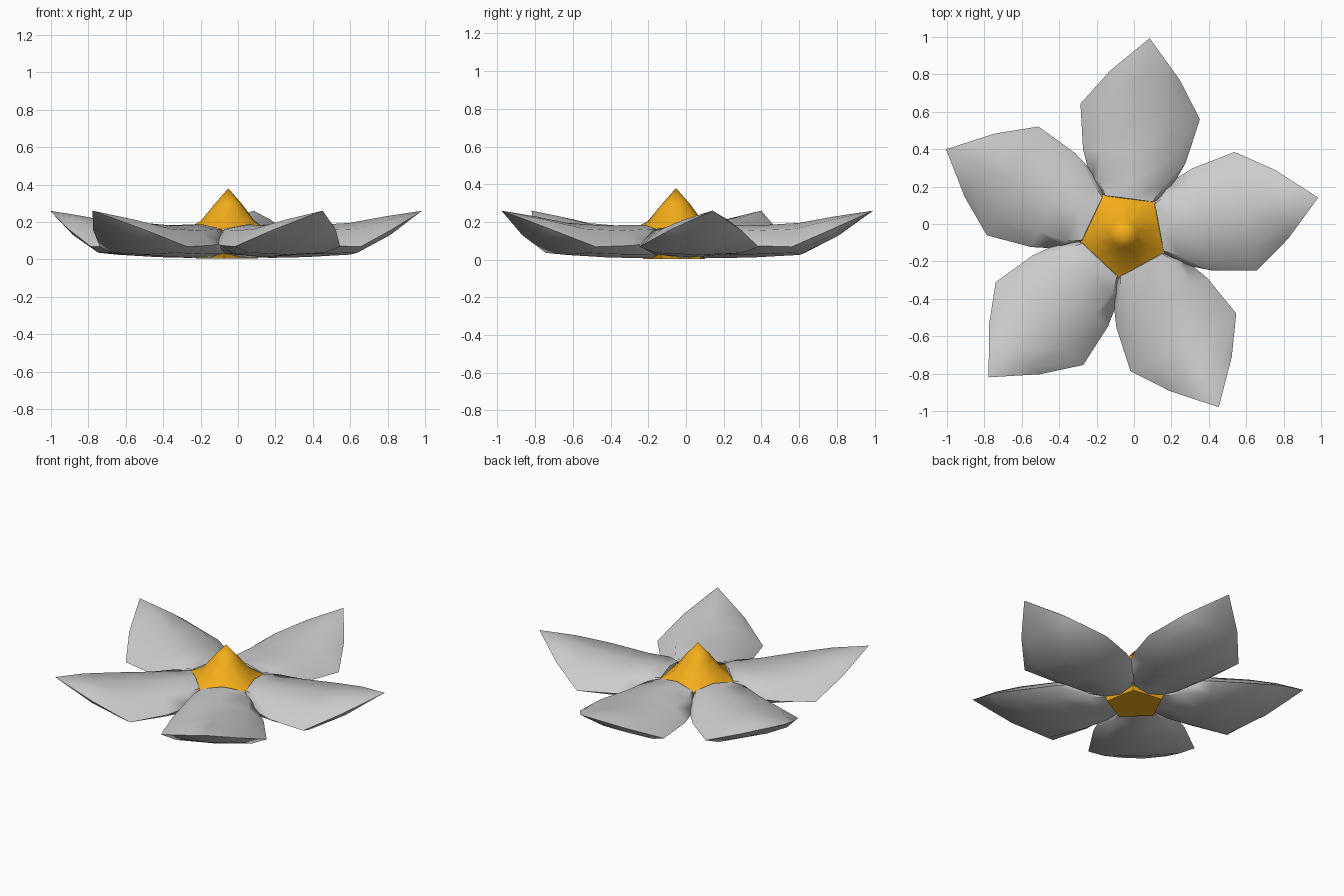
import bpy, bmesh, math
from mathutils import Matrix

if "Cube" in bpy.data.objects:
    bpy.data.objects.remove(bpy.data.objects["Cube"])

CENTER = (-0.052, -0.053)
ANGLE = math.radians(10.6)      # direction of the first petal
STEP = math.tau / 5


def finish(bm, name, angle, smooth):
    bmesh.ops.recalc_face_normals(bm, faces=bm.faces)
    me = bpy.data.meshes.new(name)
    bm.to_mesh(me)
    bm.free()
    ob = bpy.data.objects.new(name, me)
    bpy.context.collection.objects.link(ob)
    ob.matrix_world = Matrix.Translation((*CENTER, 0)) @ Matrix.Rotation(angle, 4, 'Z')
    bpy.ops.object.select_all(action='DESELECT')
    ob.select_set(True)
    bpy.context.view_layer.objects.active = ob
    bpy.ops.object.shade_smooth_by_angle(angle=math.radians(smooth))
    return ob


def loft(bm, rings, tip):
    # skin closed rings, cap the first and fan the last to a point
    rings = [[bm.verts.new(p) for p in r] for r in rings]
    n = len(rings[0])
    for a, b in zip(rings, rings[1:]):
        for i in range(n):
            j = (i + 1) % n
            bm.faces.new((a[i], a[j], b[j], b[i]))
    t = bm.verts.new(tip)
    for i in range(n):
        bm.faces.new((rings[-1][i], rings[-1][(i + 1) % n], t))
    bm.faces.new(rings[0])


# petal stations: distance, half width, ridge z, side z, underside z, shoulder, slant
STATIONS = [
    (0.19, 0.137, 0.185, 0.10, 0.010, 0.93, 0.05),
    (0.27, 0.213, 0.185, 0.09, 0.008, 0.80, 0.03),
    (0.42, 0.277, 0.180, 0.075, 0.012, 0.66, 0),
    (0.66, 0.322, 0.195, 0.068, 0.025, 0.62, 0),
    (0.855, 0.188, 0.230, 0.160, 0.120, 0.62, 0),
]


def petal_ring(u, w, zt, zs, zb, f, slant):
    top = zs + (zt - zs) * 0.75
    low = zb + (zs - zb) * 0.25
    half = [(f * w, top, u), (w, zs, u - slant * 0.3), (0.72 * w, low, u - slant)]
    right = [(uu, -v, z) for v, z, uu in half]
    left = [(uu, v, z) for v, z, uu in reversed(half)]
    return [(u, 0, zt)] + right + [(u - slant, 0, zb)] + left


# petals
for k in range(5):
    bm = bmesh.new()
    loft(bm, [petal_ring(*s) for s in STATIONS], (1.055, 0, 0.26))
    finish(bm, f"petal_{k + 1}", ANGLE + k * STEP, 50)

# pentagonal heart with pointed top
bm = bmesh.new()
rings = []
for r, z, sag in [(0.175, 0.004, 0.81), (0.24, 0.155, 0.81),
                  (0.15, 0.205, 0.95), (0.075, 0.295, 1.0)]:
    ring = []
    for i in range(10):
        a = (i + 1) * STEP / 2
        rr = r if i % 2 == 0 else r * sag
        ring.append((rr * math.cos(a), rr * math.sin(a), z))
    rings.append(ring)
loft(bm, rings, (0, 0, 0.38))
heart = finish(bm, "flower_heart", ANGLE, 60)
mat = bpy.data.materials.new("yellow_orange")
mat.diffuse_color = (0.9, 0.42, 0.01, 1)
mat.use_nodes = True
mat.node_tree.nodes["Principled BSDF"].inputs["Base Color"].default_value = mat.diffuse_color
heart.data.materials.append(mat)
